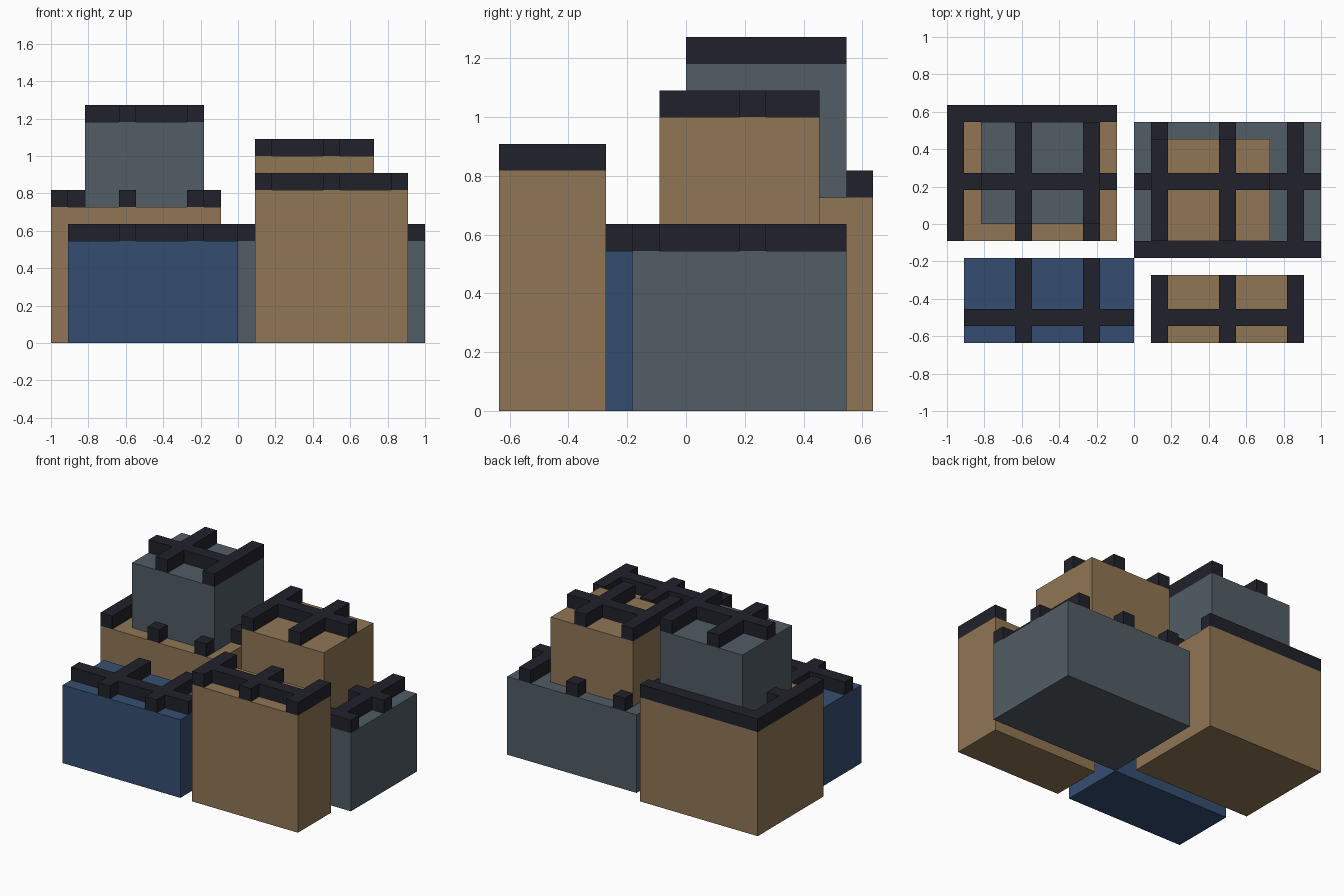
import bpy
import bmesh

default = bpy.data.objects.get("Cube")
if default:
    bpy.data.objects.remove(default, do_unlink=True)

U = 1 / 11  # one building module


def make_material(name, rgb):
    mat = bpy.data.materials.new(name)
    mat.use_nodes = True
    color = (*rgb, 1.0)
    mat.diffuse_color = color
    bsdf = next(n for n in mat.node_tree.nodes if n.type == 'BSDF_PRINCIPLED')
    bsdf.inputs["Base Color"].default_value = color
    return mat


tan = make_material("tan", (0.28, 0.181, 0.089))
slate = make_material("slate grey", (0.084, 0.109, 0.13))
blue = make_material("navy blue", (0.036, 0.076, 0.171))
dark = make_material("dark trim", (0.0152, 0.0152, 0.0242))


def finish(name, bm, mat):
    bmesh.ops.scale(bm, vec=(U, U, U), verts=bm.verts)
    mesh = bpy.data.meshes.new(name)
    bm.to_mesh(mesh)
    bm.free()
    mesh.materials.append(mat)
    obj = bpy.data.objects.new(name, mesh)
    bpy.context.collection.objects.link(obj)
    return obj


def add_block(name, x, y, z, mat):
    """Plain box between the module limits in x, y and z."""
    bm = bmesh.new()
    bmesh.ops.create_cube(bm, size=1)
    for v in bm.verts:
        v.co = [lim[1] if c > 0 else lim[0] for c, lim in zip(v.co, (x, y, z))]
    finish(name, bm, mat)


def add_beams(name, x, y, z, covered=None):
    """Roof beams, one module high, on a shared four-module lattice."""
    bm = bmesh.new()
    for i in range(*x):
        for j in range(*y):
            if i % 4 != 1 and j % 4 != 2:
                continue
            if covered and i in range(*covered[0]) and j in range(*covered[1]):
                continue
            corners = ((i, j), (i + 1, j), (i + 1, j + 1), (i, j + 1))
            bm.faces.new([bm.verts.new((a, b, z)) for a, b in corners])
    bmesh.ops.remove_doubles(bm, verts=bm.verts, dist=0.01)
    # Raise the plan into solid beams and merge the coplanar cells
    geom = bmesh.ops.extrude_face_region(bm, geom=bm.faces[:])["geom"]
    top = [g for g in geom if isinstance(g, bmesh.types.BMVert)]
    bmesh.ops.translate(bm, vec=(0, 0, 1), verts=top)
    bmesh.ops.recalc_face_normals(bm, faces=bm.faces)
    bmesh.ops.dissolve_limit(bm, angle_limit=0.01, verts=bm.verts, edges=bm.edges)
    finish(name, bm, dark)


def add_building(name, x, y, height, mat, tower=None):
    """A block with roof beams and, optionally, a tower standing on its roof."""
    add_block(name + "_block", x, y, (0, height), mat)
    add_beams(name + "_roof_beams", x, y, height, tower and tower[:2])
    if tower:
        tx, ty, top, tower_mat = tower
        add_block(name + "_tower", tx, ty, (height, top), tower_mat)
        add_beams(name + "_tower_beams", tx, ty, top)


# Four buildings, two of them carrying a tower
add_building("back_right", (-11, -1), (-1, 7), 8, tan, ((-9, -2), (0, 6), 13, slate))
add_building("back_left", (0, 11), (-2, 6), 6, slate, ((1, 8), (-1, 5), 11, tan))
add_building("front_right", (-10, 0), (-7, -2), 6, blue)
add_building("front_left", (1, 10), (-7, -3), 9, tan)
